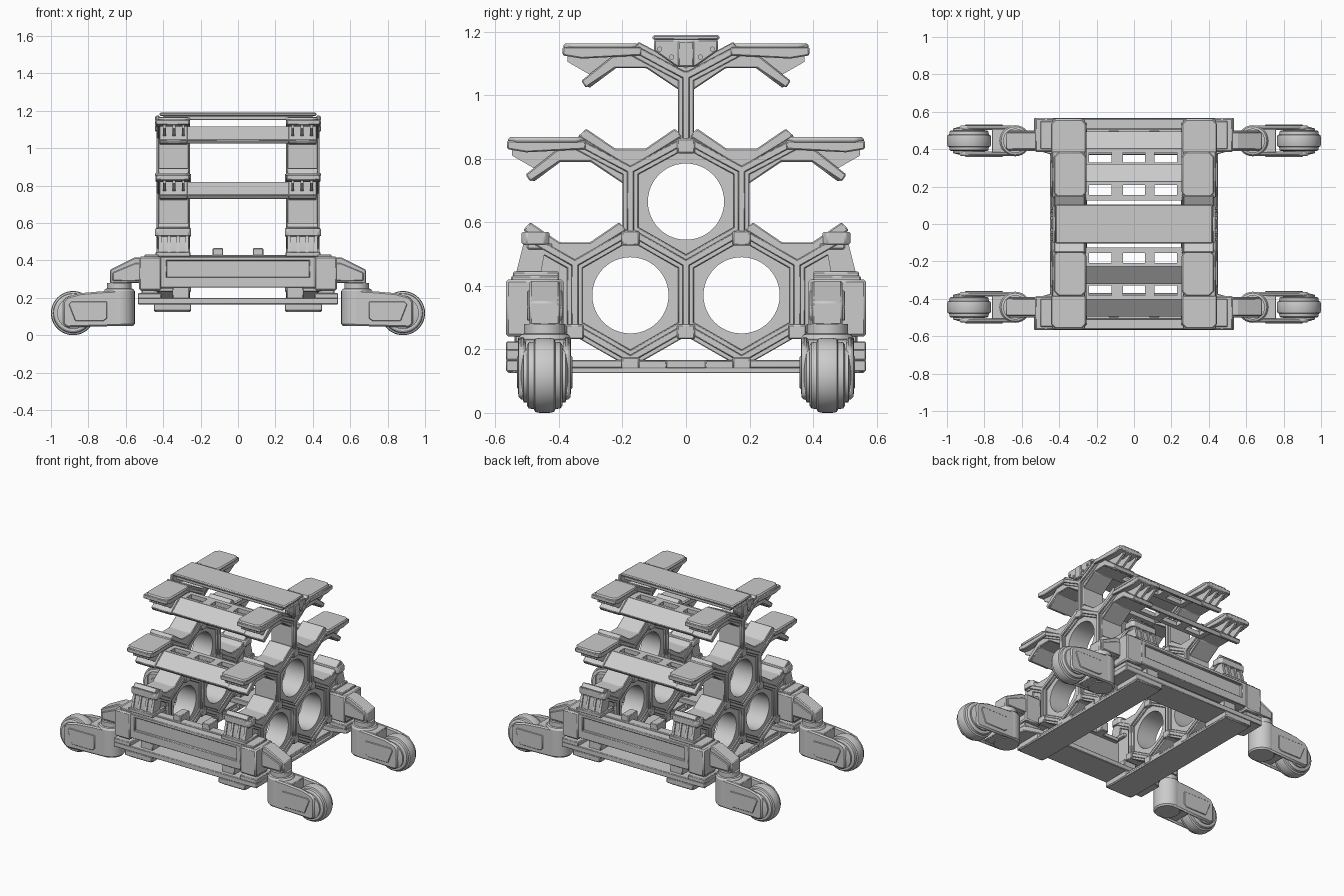
import bpy, bmesh
from math import cos, sin, pi, radians, hypot
from mathutils import Vector

if "Cube" in bpy.data.objects:
    bpy.data.objects.remove(bpy.data.objects["Cube"])


def finish(name, bm, mx, my, bevel):
    bmesh.ops.recalc_face_normals(bm, faces=bm.faces)
    me = bpy.data.meshes.new(name)
    bm.to_mesh(me)
    bm.free()
    ob = bpy.data.objects.new(name, me)
    bpy.context.collection.objects.link(ob)
    if bevel:
        b = ob.modifiers.new("bevel", 'BEVEL')
        b.width, b.segments, b.limit_method = bevel, 1, 'ANGLE'
    if mx or my:
        m = ob.modifiers.new("mirror", 'MIRROR')
        m.use_axis = (mx, my, False)
        m.use_mirror_merge = False
    return ob


def place(axis, u, v, w):
    return {'x': (w, u, v), 'y': (u, w, v), 'z': (u, v, w)}[axis]


def add_prism(bm, pts, axis, a, b):
    lo = [bm.verts.new(place(axis, u, v, a)) for u, v in pts]
    hi = [bm.verts.new(place(axis, u, v, b)) for u, v in pts]
    bm.faces.new(lo)
    bm.faces.new(hi)
    for i in range(len(pts)):
        j = (i + 1) % len(pts)
        bm.faces.new((lo[i], lo[j], hi[j], hi[i]))


def prism(name, pts, axis, a, b, mx=True, my=True, bevel=0.004):
    bm = bmesh.new()
    add_prism(bm, pts, axis, a, b)
    return finish(name, bm, mx, my, bevel)


def rect(x0, x1, y0, y1):
    return [(x0, y0), (x1, y0), (x1, y1), (x0, y1)]


def chamfer(x0, x1, y0, y1, c):
    return [(x0 + c, y0), (x1 - c, y0), (x1, y0 + c), (x1, y1 - c),
            (x1 - c, y1), (x0 + c, y1), (x0, y1 - c), (x0, y0 + c)]


def box(name, x, y, z, mx=True, my=True, bevel=0.004):
    return prism(name, rect(*x, *y), 'z', *z, mx, my, bevel)


def lathe(name, prof, axis, cu, cv, cw, n=40, mx=True, my=True):
    # prof is (radius, offset along axis), capped at both ends
    bm = bmesh.new()
    rings = [[bm.verts.new(place(axis, cu + r * cos(2 * pi * i / n), cv + r * sin(2 * pi * i / n), cw + h))
              for i in range(n)] for r, h in prof]
    for p, q in zip(rings, rings[1:]):
        for i in range(n):
            j = (i + 1) % n
            bm.faces.new((p[i], p[j], q[j], q[i]))
    bm.faces.new(rings[0])
    bm.faces.new(rings[-1])
    return finish(name, bm, mx, my, 0)


def bars(name, segs, width, x0, x1, my):
    bm = bmesh.new()
    for (y0, z0), (y1, z1) in segs:
        d = Vector((y1 - y0, z1 - z0)).normalized() * width / 2
        n = Vector((-d.y, d.x))
        p, q = Vector((y0, z0)) - d * .5, Vector((y1, z1)) + d * .5
        add_prism(bm, [tuple(p + n), tuple(q + n), tuple(q - n), tuple(p - n)], 'x', x0, x1)
    return finish(name, bm, True, my, 0.003)


def hex_plate(name, cy, cz, my, r=.12, apo=.166, x0=.275, x1=.415, n=48):
    # hexagonal filler with a round bore
    bm = bmesh.new()
    loops = []
    for i in range(n):
        t = 360 * i / n
        o = apo / cos(radians((t + 30) % 60 - 30))
        c, s = cos(radians(t)), sin(radians(t))
        loops.append([bm.verts.new((x, cy + k * c, cz + k * s)) for x, k in ((x0, r), (x1, r), (x1, o), (x0, o))])
    for i in range(n):
        a, b = loops[i], loops[(i + 1) % n]
        for k in range(4):
            bm.faces.new((a[k], a[(k + 1) % 4], b[(k + 1) % 4], b[k]))
    return finish(name, bm, True, my, 0)


# Honeycomb side frames
A = .175
side = [((0, .27), (A, .17)), ((A, .17), (.35, .27)), ((.35, .27), (.35, .47)), ((.35, .47), (A, .57)),
        ((A, .57), (0, .47)), ((.35, .47), (.49, .55)), ((A, .57), (A, .765)), ((A, .765), (0, .86)),
        ((A, .765), (.335, .85)), ((0, 1.06), (.15, 1.14))]
mid = [((0, .27), (0, .47)), ((0, .86), (0, 1.07))]
for label, w, x0, x1 in (("core", .05, .265, .425), ("rib", .022, .257, .435)):
    bars("honeycomb_side_" + label, side, w, x0, x1, True)
    bars("honeycomb_middle_" + label, mid, w, x0, x1, False)
hex_plate("lower_cell_plate", A, .37, True)
hex_plate("upper_cell_plate", 0, .665, False)
for y, z, my in ((.35, .255, True), (0, .255, False), (A, .55, True), (0, .84, False), (A, .152, True)):
    box("node_collar", (.25, .44), (y - .028, y + .028), (z - .023, z + .023), True, my)

# Open V cradles above the frame valleys
for cy, cz in ((.35, .665), (A, .96)):
    prof = [(-.14, -.065), (-.048, -.128), (.048, -.128), (.14, -.065), (.163, -.09), (0, -.19), (-.163, -.09)]
    prism("cradle", [(cy + y, cz + z) for y, z in prof], 'x', .262, .428)

# Shelf tiers: arm filler, cross panel with windows, ledge pads
for tier, cy, cz in (("middle", .35, .665), ("top", A, .96)):
    fill = [(-.155, .055), (-.05, .125), (.048, .125), (.14, .063), (.155, .085), (.06, .16), (0, .19), (-.165, .1)]
    prism(tier + "_arm_filler", [(cy + y, cz + z) for y, z in fill], 'x', .27, .42)
    slope = [(.045, .125), (.13, .062), (.148, .085), (.05, .157)]
    prism(tier + "_sloped_panel", [(cy + y, cz + z) for y, z in slope], 'x', -.415, .415, False)
    bm = bmesh.new()
    for x0, x1, y0, y1 in ((-.41, .41, -.05, -.02), (-.41, .41, .033, .05), (-.41, -.24, -.02, .033),
                           (-.12, -.06, -.02, .033), (.06, .11, -.02, .033), (.23, .41, -.02, .033)):
        add_prism(bm, rect(x0, x1, cy + y0, cy + y1), 'z', cz + .127, cz + .155)
    finish(tier + "_window_panel", bm, False, True, 0)
    y0, y1 = cy - .035, cy + .213
    prism(tier + "_ledge_body", [(y0, cz + .165), (y1 - .06, cz + .155), (y1, cz + .165), (y1, cz + .192), (y0, cz + .192)],
          'x', .262, .438)
    prism(tier + "_ledge_pad", chamfer(.255, .445 if tier == "middle" else .428, y0, y1 - .003, .025), 'z',
          cz + .186, cz + .203, bevel=.006)
    for x in (.285, .335, .385):
        prism(tier + "_ledge_rib", [(cy + .03, cz + .15), (cy + .12, cz + .1), (y1 - .015, cz + .145), (y1 - .015, cz + .17),
                                    (cy + .03, cz + .17)], 'x', x, x + .015, bevel=0)

# Top deck with bolted gussets
box("top_deck", (-.42, .42), (-.105, .105), (1.172, 1.19), False, False, .006)
box("top_deck_under", (-.40, .40), (-.095, .095), (1.15, 1.174), False, False)
prism("top_gusset", [(-.03, 1.09), (.03, 1.09), (.1, 1.14), (.1, 1.175), (-.1, 1.175), (-.1, 1.14)],
      'x', .42, .437, True, False)
box("top_gusset_post", (.43, .445), (-.025, .025), (1.09, 1.17), True, False)
for y, z in ((.045, 1.12), (.083, 1.145)):
    lathe("gusset_bolt", [(.008, -.006), (.008, .006)], 'x', y, z, .438, 12)

# Low tier ledges on tapered supports
prism("low_ledge", chamfer(.25, .445, .43, .517, .015), 'z', .53, .57)
prism("low_ledge_step", rect(.265, .43, .42, .50), 'z', .515, .535)
prism("low_support", [(.36, .25), (.50, .25), (.53, .43), (.505, .525), (.36, .47)], 'x', .275, .415)
for x in (.265, .312, .362, .41):
    prism("low_support_fin", [(.46, .42), (.54, .42), (.512, .53), (.44, .53)], 'x', x, x + .016, bevel=0)
box("low_support_foot", (.255, .44), (.40, .545), (.42, .445))

# End beams with recessed face
box("end_beam_core", (-.43, .43), (.475, .545), (.262, .415), False)
for z in ((.255, .312), (.398, .42)):
    box("end_beam_rail", (-.415, .415), (.49, .563), z, False)
box("end_beam_stile", (.38, .415), (.49, .563), (.30, .41))
box("end_beam_lug", (.08, .135), (.40, .50), (.40, .465))
box("end_beam_lug_plate", (-.26, .26), (.45, .51), (.40, .428), False)
box("corner_block", (.41, .53), (.385, .567), (.24, .42), bevel=.008)
box("corner_cap", (.425, .50), (.40, .55), (.415, .432))
box("corner_plate", (.44, .515), (.42, .535), (.21, .25))

# Base: lengthwise skids and end slabs
prism("skid", chamfer(.252, .448, -.562, .562, .02), 'z', .125, .142, True, False)
box("skid_upper", (.27, .43), (-.55, .55), (.14, .167), True, False)
box("skid_end", (.25, .45), (.37, .567), (.13, .167))
box("skid_spacer", (.255, .445), (.06, .15), (.135, .165))
prism("end_slab", [(-.535, .567), (.535, .567), (.535, .40), (.44, .37), (-.44, .37), (-.535, .40)], 'z', .165, .2, False)
box("end_slab_corner", (.41, .535), (.39, .567), (.195, .225))
box("end_slab_post", (.26, .35), (.40, .54), (.195, .26))

# Caster arms
Y = .445
prism("caster_arm", [(.52, .415), (.555, .415), (.685, .35), (.685, .275), (.52, .28)], 'y', Y - .048, Y + .048, bevel=.006)
prism("caster_arm_rib", [(.5, .385), (.55, .385), (.67, .335), (.67, .29), (.5, .29)], 'y', Y - .056, Y + .056)
lathe("caster_swivel", [(.065, .28), (.065, .25), (.075, .247), (.083, .235), (.083, .06), (.075, .05)],
      'z', .635, Y, 0)
# Fork cheeks around each wheel
fork = [(.62, .24), (.72, .235), (.84, .225), (.915, .205), (.935, .18), (.935, .06), (.915, .042), (.62, .05)]
for s in (-1, 1):
    a, b = sorted((Y + s * .058, Y + s * .082))
    prism("fork_cheek", fork, 'y', a, b, bevel=.008)
    a, b = sorted((Y + s * .08, Y + s * .087))
    prism("fork_cover", [(.70, .18), (.89, .18), (.905, .165), (.87, .075), (.72, .075), (.70, .09)], 'y', a, b)
box("fork_bridge", (.62, .76), (Y - .065, Y + .065), (.055, .233))

# Wheels with grooved crown
lathe("wheel_tyre", [(.06, -.056), (.095, -.056), (.104, -.05), (.106, -.034), (.115, -.03), (.118, -.015), (.118, .015),
                     (.115, .03), (.106, .034), (.104, .05), (.095, .056), (.06, .056)], 'y', .882, .118, Y, 48)
lathe("wheel_hub", [(.05, -.075), (.085, -.066), (.085, .066), (.05, .075)], 'y', .882, .118, Y, 40)

# Smooth round parts, keep hard edges
for ob in bpy.context.collection.objects:
    ob.select_set(True)
    bpy.context.view_layer.objects.active = ob
bpy.ops.object.shade_smooth_by_angle(angle=radians(25))
